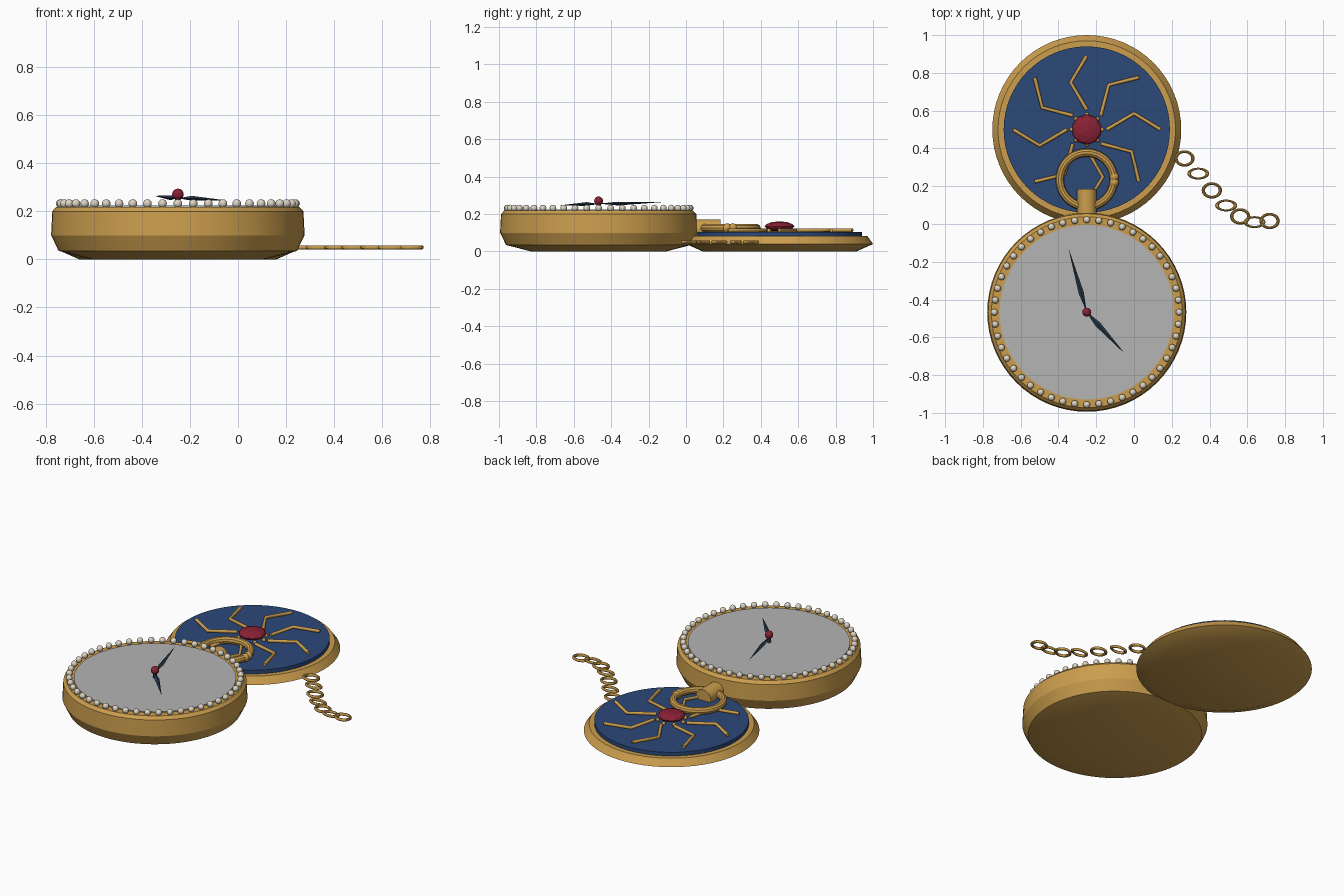
import bpy, math
from mathutils import Vector

if "Cube" in bpy.data.objects:
    bpy.data.objects.remove(bpy.data.objects["Cube"])

CASE = Vector((-0.25, -0.467, 0))
LID = Vector((-0.25, 0.5, 0))


def material(name, rgb):
    m = bpy.data.materials.new(name)
    m.diffuse_color = (*rgb, 1)
    m.use_nodes = True
    m.node_tree.nodes["Principled BSDF"].inputs["Base Color"].default_value = m.diffuse_color
    return m


gold = material("gold", (0.60, 0.34, 0.075))
blue = material("enamel blue", (0.025, 0.065, 0.19))
white = material("dial grey", (0.46, 0.46, 0.46))
pearl = material("pearl", (0.72, 0.66, 0.55))
ruby = material("ruby red", (0.25, 0.015, 0.035))
steel = material("blued steel", (0.02, 0.045, 0.075))


def finish(name, mat, smooth=True):
    ob = bpy.context.object
    ob.name = name
    ob.data.materials.append(mat)
    if smooth:
        bpy.ops.object.shade_smooth_by_angle(angle=math.radians(25))
    return ob


def mesh_object(name, verts, faces, mat, smooth=True):
    me = bpy.data.meshes.new(name)
    me.from_pydata(verts, [], faces)
    ob = bpy.data.objects.new(name, me)
    bpy.context.collection.objects.link(ob)
    bpy.ops.object.select_all(action='DESELECT')
    bpy.context.view_layer.objects.active = ob
    ob.select_set(True)
    return finish(name, mat, smooth)


def lathe(name, profile, centre, mat, n=64):
    """Closed solid of revolution from (radius, height) points, bottom to top."""
    verts = [centre + Vector((r * math.cos(math.tau * i / n), r * math.sin(math.tau * i / n), z))
             for r, z in profile for i in range(n)]
    faces = [(k * n + i, k * n + (i + 1) % n, (k + 1) * n + (i + 1) % n, (k + 1) * n + i)
             for k in range(len(profile) - 1) for i in range(n)]
    faces += [tuple(reversed(range(n))), tuple(range((len(profile) - 1) * n, len(profile) * n))]
    return mesh_object(name, verts, faces, mat)


def torus(name, loc, major, minor, scale=(1, 1, 1), rot=0, n=24):
    bpy.ops.mesh.primitive_torus_add(location=loc, rotation=(0, 0, rot), major_radius=major,
                                     minor_radius=minor, major_segments=n, minor_segments=10)
    bpy.context.object.scale = scale
    return finish(name, gold)


def ball(name, loc, r, mat):
    bpy.ops.mesh.primitive_uv_sphere_add(segments=16, ring_count=10, radius=r, location=loc)
    return finish(name, mat)


# Watch case and dial
lathe("case", [(0.36, 0), (0.495, 0.035), (0.527, 0.10), (0.522, 0.20), (0.505, 0.218)], CASE, gold)
lathe("dial", [(0.462, 0.20), (0.462, 0.224)], CASE, white)

# Pearls around the dial
for i in range(48):
    a = math.tau * i / 48
    ball("pearl", CASE + Vector((0.489 * math.cos(a), 0.489 * math.sin(a), 0.232)), 0.018, pearl)


# Kite-shaped hands, thin at the tip
def hand(name, tip, z, zt):
    d = Vector((tip[0] - CASE.x, tip[1] - CASE.y, 0))
    s = Vector((-d.y, d.x, 0)).normalized() * 0.014
    base = CASE + Vector((0, 0, z))
    mid = base + d * 0.3
    up = Vector((0, 0, 0.010))
    verts = [base, mid + s, mid + up, mid - s, mid - up, CASE + d + Vector((0, 0, zt))]
    faces = [(0, 2, 1), (0, 3, 2), (0, 4, 3), (0, 1, 4),
             (5, 1, 2), (5, 2, 3), (5, 3, 4), (5, 4, 1)]
    return mesh_object(name, verts, faces, steel, False)


hand("minute_hand", (-0.348, -0.125), 0.256, 0.264)
hand("hour_hand", (-0.055, -0.68), 0.254, 0.246)
ball("hand_pivot", CASE + Vector((0, 0, 0.27)), 0.024, ruby)
lathe("pivot_post", [(0.012, 0.22), (0.012, 0.27)], CASE, steel, 16)

# Open lid with enamel inlay
lathe("lid", [(0.41, 0), (0.5, 0.04), (0.47, 0.082)], LID, gold)
lathe("enamel_inlay", [(0.44, 0.075), (0.44, 0.105)], LID, blue)

# Eight bent rays
for i in range(8):
    a = math.tau * i / 8
    u = Vector((math.cos(a), math.sin(a), 0))
    v = Vector((-u.y, u.x, 0))
    cu = bpy.data.curves.new("ray", 'CURVE')
    cu.dimensions = '3D'
    cu.bevel_depth = 0.010
    cu.bevel_resolution = 2
    cu.use_fill_caps = True
    sp = cu.splines.new('POLY')
    sp.points.add(2)
    for p, (r, t) in zip(sp.points, [(0.105, 0), (0.25, 0.085), (0.39, 0)]):
        p.co = (*(LID + u * r + v * t + Vector((0, 0, 0.114))), 1)
    cu.materials.append(gold)
    bpy.context.collection.objects.link(bpy.data.objects.new("ray", cu))
    ball("gem_prong", LID + u * 0.08 + Vector((0, 0, 0.112)), 0.011, gold)

# Faceted centre gem
bpy.ops.mesh.primitive_ico_sphere_add(subdivisions=2, radius=0.08, location=LID + Vector((0, 0, 0.134)))
bpy.context.object.scale = (1, 1, 0.34)
finish("centre_gem", ruby, False)

# Crown stem and bow ring
bpy.ops.mesh.primitive_cylinder_add(vertices=32, radius=0.052, depth=0.17, location=(-0.25, 0.10, 0.12),
                                    rotation=(math.pi / 2, 0, 0))
finish("crown_stem", gold)
torus("bow_ring", (-0.25, 0.235, 0.125), 0.143, 0.022, n=40)
for y in (0.22, 0.25):
    ball("bow_knob", (-0.105, y, 0.125), 0.025, gold)

# Chain links: rounder and flatter ones alternate
path = [(0.267, 0.347), (0.34, 0.267), (0.412, 0.178), (0.488, 0.098),
        (0.562, 0.04), (0.638, 0.010), (0.718, 0.016)]
for i, (x, y) in enumerate(path):
    torus("chain_link", (x, y, 0.05), 0.045, 0.009,
          (1, 0.8, 1) if i % 2 == 0 else (1.08, 0.58, 1))
